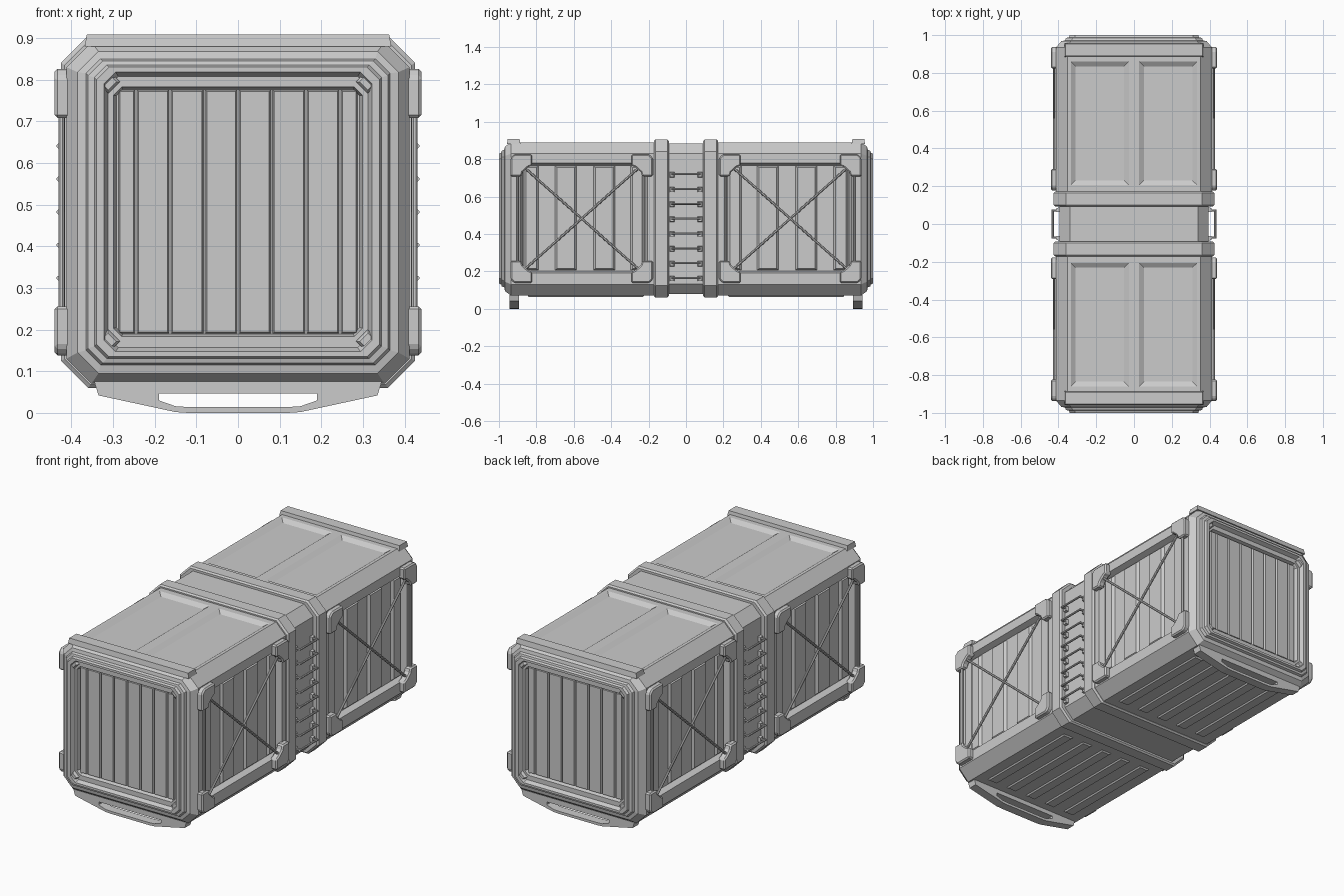
import bpy, bmesh
from math import cos, sin, pi
from mathutils import Vector

if "Cube" in bpy.data.objects:
    bpy.data.objects.remove(bpy.data.objects["Cube"])


def loft(bm, rings, closed=False):
    """Skin equal-length rings; cap both ends unless the loft closes on itself."""
    vs = [[bm.verts.new(p) for p in r] for r in rings]
    n = len(vs[0])
    pairs = list(zip(vs, vs[1:])) + ([(vs[-1], vs[0])] if closed else [])
    for a, b in pairs:
        for i in range(n):
            j = (i + 1) % n
            bm.faces.new((a[i], a[j], b[j], b[i]))
    if not closed:
        bm.faces.new(vs[0][::-1])
        bm.faces.new(vs[-1])


def octo(y, hx, z0, z1, c):
    return [(hx, y, z0 + c), (hx, y, z1 - c), (hx - c, y, z1), (-hx + c, y, z1),
            (-hx, y, z1 - c), (-hx, y, z0 + c), (-hx + c, y, z0), (hx - c, y, z0)]


def rect(axis, d, a0, a1, b0, b1):
    pts = [(a0, b0), (a1, b0), (a1, b1), (a0, b1)]
    return on_axis(axis, d, pts)


def on_axis(axis, d, pts):
    if axis == 'x':
        return [(d, a, b) for a, b in pts]
    if axis == 'y':
        return [(a, d, b) for a, b in pts]
    return [(a, b, d) for a, b in pts]


def frustum(bm, axis, d0, d1, a0, a1, b0, b1, inset):
    """Box with its d1 end inset."""
    i = inset
    loft(bm, [rect(axis, d0, a0, a1, b0, b1),
              rect(axis, d1, a0 + i, a1 - i, b0 + i, b1 - i)])


def rod(bm, p, q, r, n=8):
    p, q = Vector(p), Vector(q)
    d = (q - p).normalized()
    u = d.orthogonal().normalized()
    v = d.cross(u)
    offs = [r * (cos(2 * pi * (k + .5) / n) * u + sin(2 * pi * (k + .5) / n) * v) for k in range(n)]
    loft(bm, [[p + o for o in offs], [q + o for o in offs]])


def finish(name, bm, mirror='', bevel=0, smooth=False):
    bmesh.ops.recalc_face_normals(bm, faces=bm.faces)
    me = bpy.data.meshes.new(name)
    bm.to_mesh(me)
    bm.free()
    ob = bpy.data.objects.new(name, me)
    bpy.context.collection.objects.link(ob)
    bpy.context.view_layer.objects.active = ob
    if bevel:
        m = ob.modifiers.new('bevel', 'BEVEL')
        m.width, m.segments, m.limit_method = bevel, 1, 'ANGLE'
    if mirror:
        m = ob.modifiers.new('mirror', 'MIRROR')
        m.use_axis = ['x' in mirror, 'y' in mirror, False]
        m.use_mirror_merge = False
    if smooth:
        bpy.ops.object.select_all(action='DESELECT')
        ob.select_set(True)
        bpy.ops.object.shade_smooth_by_angle()
    return ob


# container body: octagonal shell with stepped, recessed ends
half = [(.13, .395, .078, .885, .055), (.13, .412, .07, .89, .06), (.935, .412, .07, .89, .06),
        (.968, .385, .095, .868, .05), (.972, .365, .115, .85, .035), (.985, .36, .12, .845, .035),
        (.988, .345, .13, .835, .03), (1.0, .34, .135, .83, .03), (1.0, .322, .147, .818, .028),
        (.978, .312, .157, .808, .025), (.978, .299, .183, .783, .02), (.955, .292, .19, .776, .015)]
bm = bmesh.new()
loft(bm, [octo(-y, *r) for y, *r in reversed(half)] + [octo(y, *r) for y, *r in half])
body = finish('container_body', bm)

# recesses cut in the sides and roof
bm = bmesh.new()
frustum(bm, 'x', .43, .38, .2, .89, .185, .785, .018)
for d0, d1, y1, i in [(.9, .874, .875, .04)]:
    frustum(bm, 'z', d0, d1, .012, .35, .19, y1, i)
cutter = finish('recess_cutter', bm, 'xy')
cutter.hide_render = True
b = body.modifiers.new('recess', 'BOOLEAN')
b.object, b.operation, b.solver = cutter, 'DIFFERENCE', 'EXACT'
bpy.context.view_layer.objects.active = body
bpy.ops.object.modifier_apply(modifier='recess')
bpy.data.objects.remove(cutter)

# middle bands
bm = bmesh.new()
loft(bm, [octo(.092, .416, .068, .897, .062), octo(.100, .425, .06, .905, .065),
          octo(.164, .425, .06, .905, .065), octo(.172, .416, .068, .897, .062)])
finish('middle_bands', bm, 'y')

# vertical planks in the end recesses, with narrow grooves between them
bm = bmesh.new()
edges = [-.289, -.245, -.163, -.081, 0, .081, .163, .245, .289]
for a, c in zip(edges, edges[1:]):
    loft(bm, [rect('y', .954, a + .002, c - .002, .19, .776),
              rect('y', .968, a + .006, c - .006, .194, .772)])
finish('end_planks', bm, 'y')

# diagonal corner locks on the end frames
bm = bmesh.new()
for cz, s in [(.796, 1), (.17, -1)]:
    def turn(w, h, y):
        k = .7071
        return [(.313 + k * (a - e), y, cz + s * k * (a + e))
                for a, e in [(-w, -h), (w, -h), (w, h), (-w, h)]]
    loft(bm, [turn(.022, .02, .97), turn(.022, .02, .985), turn(.016, .014, .994)])
finish('end_corner_locks', bm, 'xy')

# vertical ribs in the side recesses
bm = bmesh.new()
for a, c in [(.219, .30), (.375, .50), (.58, .705), (.785, .871)]:
    loft(bm, [rect('x', .375, a, c, .203, .767), rect('x', .393, a + .015, c - .015, .215, .755)])
finish('side_ribs', bm, 'xy')

# corner brackets on the sides
bm = bmesh.new()
shape = [(0, .02), (.02, 0), (.115, 0), (.115, .06), (.095, .068), (.065, .095), (.057, .118), (0, .118)]
for y0, sy in [(.938, -1), (.177, 1)]:
    for z0, sz in [(.826, -1), (.138, 1)]:
        pts = [(y0 + sy * a, z0 + sz * c) for a, c in shape]
        loft(bm, [on_axis('x', .40, pts), on_axis('x', .44, pts)])
finish('side_brackets', bm, 'xy', bevel=.007)

# crossed tension cables and upright rods
bm = bmesh.new()
rod(bm, (.422, .24, .765), (.422, .875, .2), .007)
rod(bm, (.422, .24, .2), (.422, .875, .765), .007)
rod(bm, (.424, .9, .2), (.424, .9, .77), .008)
finish('side_cables', bm, 'xy', smooth=True)

# ladder rungs between the bands
bm = bmesh.new()
for k in range(8):
    z = .165 + k * .0793
    rod(bm, (.43, -.078, z), (.43, .078, z), .006)
    for s in (-1, 1):
        rod(bm, (.39, s * .072, z), (.43, s * .072, z), .006)
        frustum(bm, 'x', .39, .41, s * .075 - .013, s * .075 + .013, z - .018, z + .012, .003)
finish('ladder_rungs', bm, 'x')

# raised bars across the roof ends
bm = bmesh.new()
frustum(bm, 'z', .88, .908, -.368, .368, .885, .958, .005)
finish('roof_end_bars', bm, 'y')

# skid feet with a long slot
outer = [(-.345, .075), (-.335, .042), (-.15, .002), (-.12, 0), (.12, 0), (.15, .002), (.335, .042), (.345, .075)]
inner = [(-.19, .046), (-.19, .03), (-.15, .016), (-.12, .014), (.12, .014), (.15, .016), (.19, .03), (.19, .046)]
bm = bmesh.new()
loft(bm, [on_axis('y', .893, outer), on_axis('y', .943, outer),
          on_axis('y', .943, inner), on_axis('y', .893, inner)], closed=True)
finish('skid_feet', bm, 'y')

# shallow lengthwise ribs on the underside
bm = bmesh.new()
for k in range(5):
    x = -.26 + k * .13
    frustum(bm, 'z', .075, .063, x - .035, x + .035, .22, .85, .01)
finish('underside_ribs', bm, 'y')
